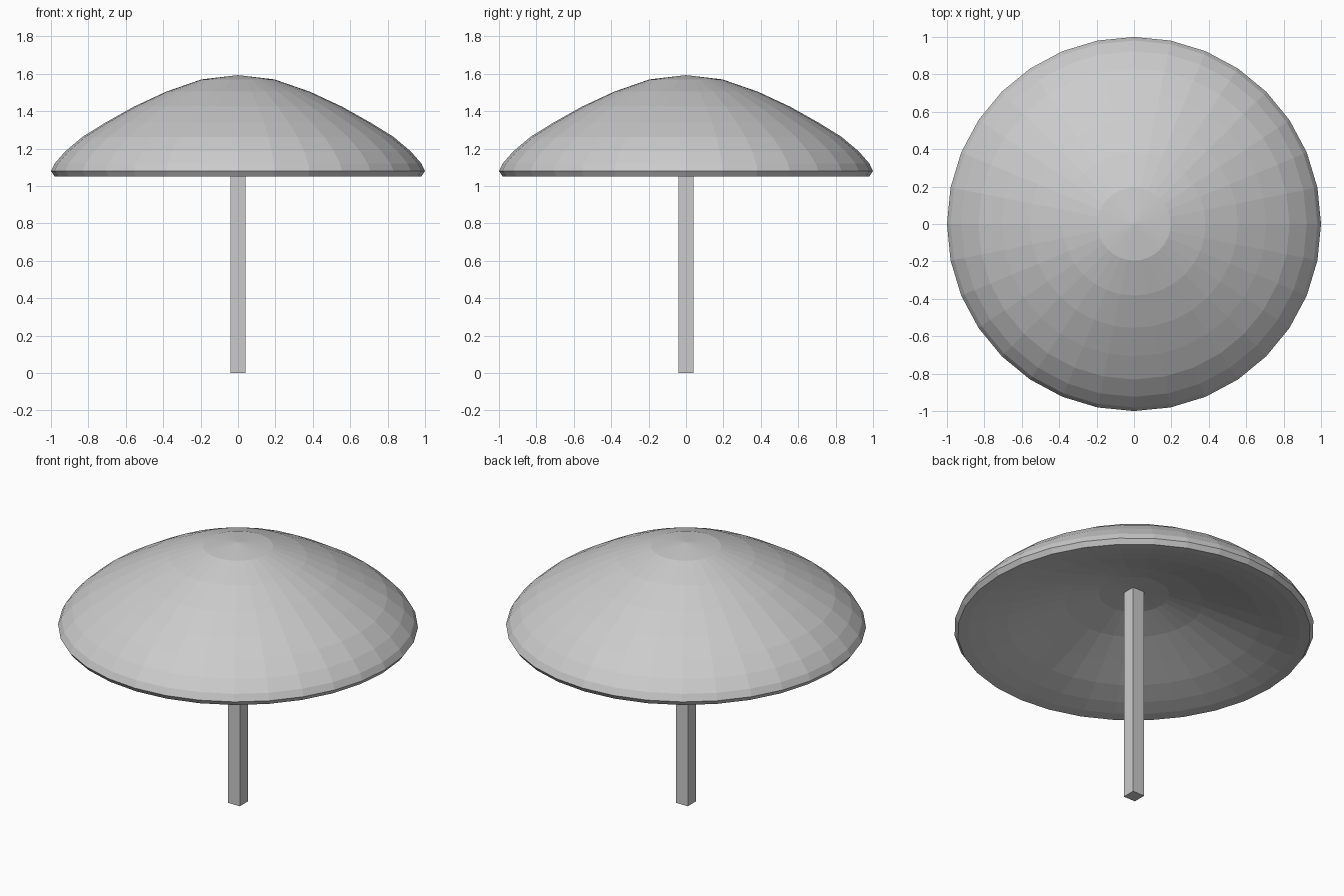
import bpy, bmesh, math

if "Cube" in bpy.data.objects:
    bpy.data.objects.remove(bpy.data.objects["Cube"])

SEG = 32
STEP = math.pi / 16
# Heights of the rings from the crown, over the rim, to the underside centre
heights = [1.593, 1.570, 1.505, 1.425, 1.340, 1.263, 1.185, 1.120, 1.08,
           1.052, 1.060, 1.082, 1.120, 1.178, 1.242, 1.295, 1.312]


def make_object(name, bm):
    bmesh.ops.recalc_face_normals(bm, faces=bm.faces)
    mesh = bpy.data.meshes.new(name)
    bm.to_mesh(mesh)
    bm.free()
    obj = bpy.data.objects.new(name, mesh)
    bpy.context.collection.objects.link(obj)
    return obj


# Canopy: a ball squashed into a bell, with its underside pushed up
bm = bmesh.new()
rings = []
for i in range(1, 16):
    r = math.sin(i * STEP)
    rings.append([bm.verts.new((r * math.cos(a * STEP), r * math.sin(a * STEP), heights[i]))
                  for a in range(SEG)])
crown = bm.verts.new((0, 0, heights[0]))
inner = bm.verts.new((0, 0, heights[-1]))
for a in range(SEG):
    b = (a + 1) % SEG
    bm.faces.new((crown, rings[0][a], rings[0][b]))
    bm.faces.new((inner, rings[-1][b], rings[-1][a]))
    for top, low in zip(rings, rings[1:]):
        bm.faces.new((top[a], low[a], low[b], top[b]))
make_object("canopy", bm)

# Square pole reaching the underside of the canopy
bm = bmesh.new()
bmesh.ops.create_cube(bm, size=1)
bmesh.ops.scale(bm, vec=(0.08, 0.08, 1.32), verts=bm.verts)
bmesh.ops.translate(bm, vec=(0, 0, 0.66), verts=bm.verts)
make_object("pole", bm)
